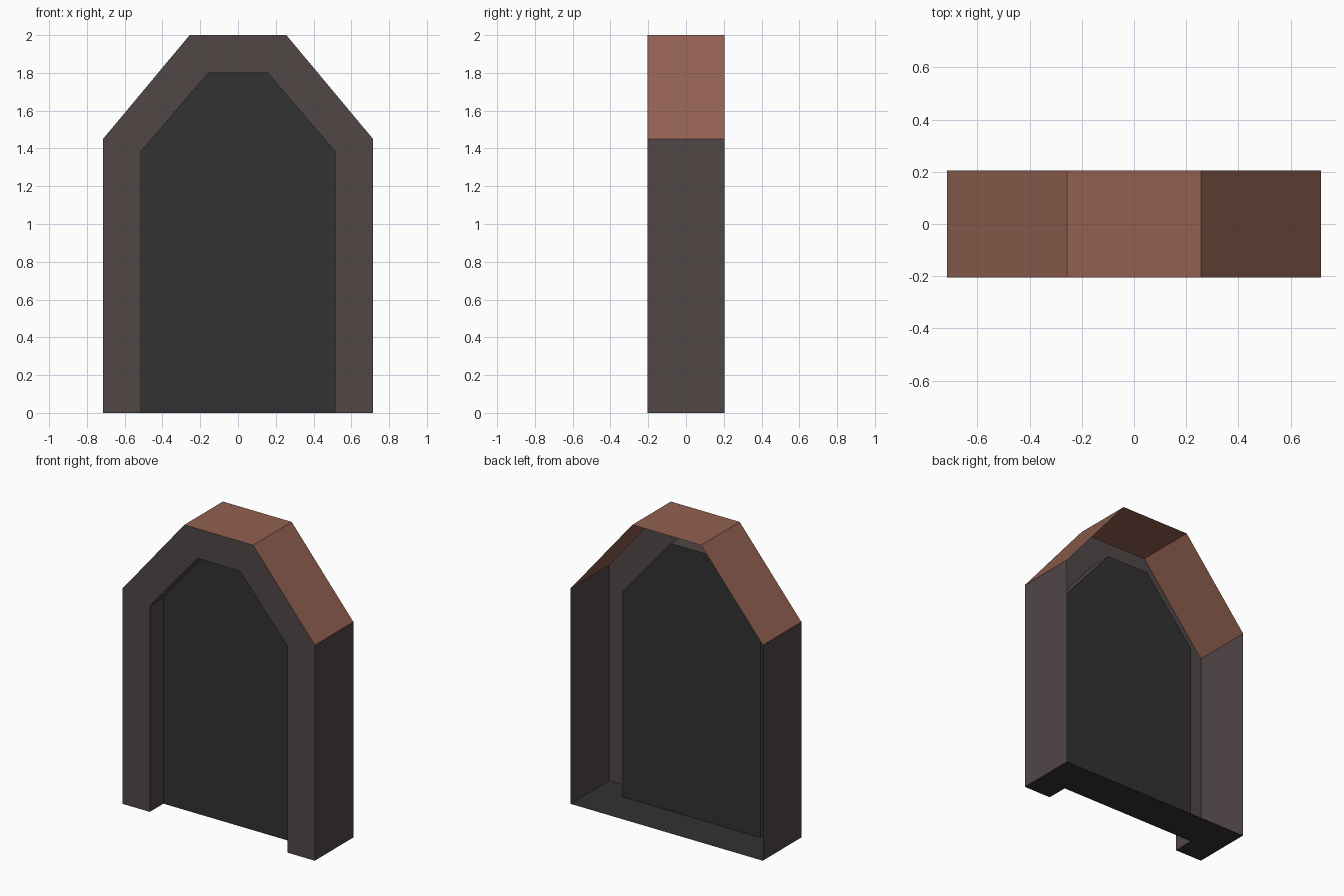
import bpy, bmesh

if "Cube" in bpy.data.objects:
    bpy.data.objects.remove(bpy.data.objects["Cube"])

FRONT, BACK, DOOR_Y = -0.205, 0.205, -0.06


def material(name, rgb):
    m = bpy.data.materials.new(name)
    m.diffuse_color = (*rgb, 1)
    m.use_nodes = True
    m.node_tree.nodes["Principled BSDF"].inputs["Base Color"].default_value = m.diffuse_color
    return m


stone = material("brown grey stone", (0.082, 0.062, 0.062))
clay = material("roof clay", (0.29, 0.118, 0.083))
dark = material("dark door", (0.0315, 0.0315, 0.0315))


def mirrored(half):
    """Left half profile (bottom to top) -> full open arch in x, z."""
    return half + [(-x, z) for x, z in reversed(half)]


outer = mirrored([(-0.715, 0), (-0.715, 1.45), (-0.256, 2.0)])
inner = mirrored([(-0.513, 0), (-0.513, 1.385), (-0.157, 1.8)])


def at(profile, y):
    return [(x, y, z) for x, z in profile]


def build(name, mats, rows=None, polygon=None, rule=None):
    """Open sheet bridging two rows of points, or one flat polygon."""
    bm = bmesh.new()
    if polygon:
        bm.faces.new([bm.verts.new(p) for p in polygon])
    else:
        a, b = [[bm.verts.new(p) for p in row] for row in rows]
        for i in range(len(a) - 1):
            bm.faces.new((a[i], b[i], b[i + 1], a[i + 1]))
    bm.normal_update()
    if rule:
        for f in bm.faces:
            f.material_index = rule(f)
    me = bpy.data.meshes.new(name)
    bm.to_mesh(me)
    bm.free()
    for m in mats:
        me.materials.append(m)
    ob = bpy.data.objects.new(name, me)
    bpy.context.collection.objects.link(ob)
    return ob


# Outer shell: stone walls, clay on every face that leans upwards
build("outer_shell", [stone, clay], rows=(at(outer, FRONT), at(outer, BACK)),
      rule=lambda f: int(abs(f.normal.z) > 0.3))

# Front arch ring
build("front_arch", [stone], rows=(at(inner, FRONT), at(outer, FRONT)))

# Reveal running back from the arch to the door
build("door_reveal", [stone], rows=(at(inner, DOOR_Y), at(inner, FRONT)))

# Recessed door panel (open shell behind it)
build("door_panel", [dark], polygon=at(inner[::-1], DOOR_Y))

# Floor, notched where the doorway is recessed
w, d = 0.715, 0.513
build("floor", [dark], polygon=[(x, y, 0) for x, y in (
    (-w, FRONT), (-w, BACK), (w, BACK), (w, FRONT),
    (d, FRONT), (d, DOOR_Y), (-d, DOOR_Y), (-d, FRONT))])

# Make all faces point outwards: front parts to -y, floor down, shell away from centre
for ob in bpy.data.objects:
    bm = bmesh.new()
    bm.from_mesh(ob.data)
    bm.normal_update()
    for f in bm.faces:
        c, n = f.calc_center_median(), f.normal
        if ob.name == "floor":
            wrong = n.z > 0
        elif ob.name in ("front_arch", "door_panel"):
            wrong = n.y > 0
        else:
            out = n.x * c.x + n.z * (c.z - 0.7)
            wrong = out > 0 if ob.name == "door_reveal" else out < 0
        if wrong:
            f.normal_flip()
    bm.to_mesh(ob.data)
    bm.free()
